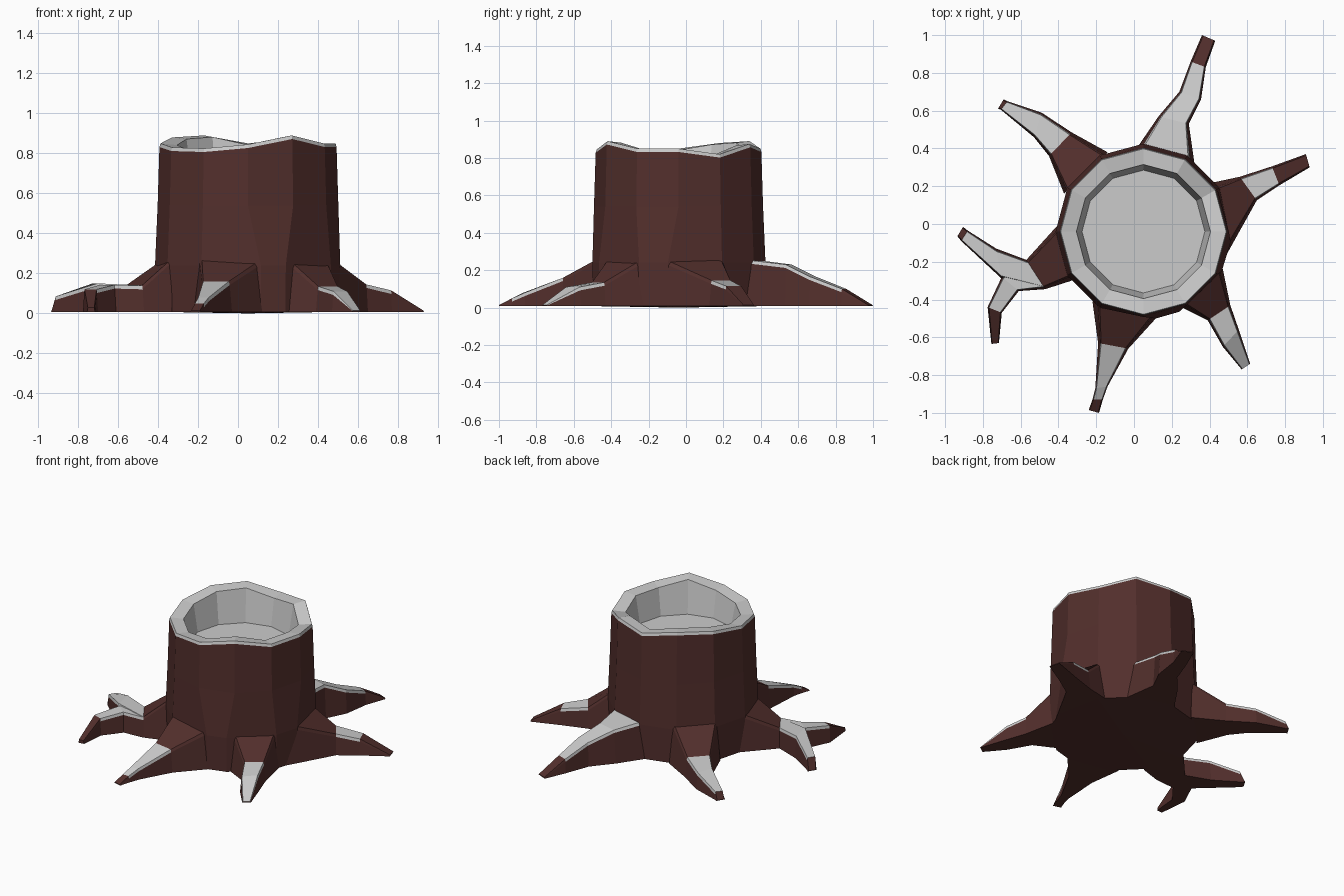
import bpy, bmesh
from math import radians, cos, sin
from mathutils import Vector

bark = bpy.data.materials.new("bark")
bark.diffuse_color = (0.085, 0.028, 0.025, 1)
wood = bpy.data.materials.new("cut_wood")
wood.diffuse_color = (0.8, 0.8, 0.8, 1)

CX, CY, Z0 = 0.05, -0.04, 0.008


def finish(bm, name):
    bmesh.ops.recalc_face_normals(bm, faces=bm.faces)
    me = bpy.data.meshes.new(name)
    bm.to_mesh(me)
    bm.free()
    me.materials.append(bark)
    me.materials.append(wood)
    ob = bpy.data.objects.new(name, me)
    bpy.context.collection.objects.link(ob)


def loft(bm, rings, grey):
    """Join closed rings; grey(segment, side) picks the cut-wood faces."""
    n = len(rings[0])
    for s in range(len(rings) - 1):
        for i in range(n):
            j = (i + 1) % n
            f = bm.faces.new((rings[s][i], rings[s][j], rings[s + 1][j], rings[s + 1][i]))
            f.material_index = int(grey(s, i))


# Trunk: 12-sided, wavy rim, hollowed top
rim = [0.85, 0.82, 0.875, 0.85, 0.89, 0.88, 0.85, 0.83, 0.825, 0.845, 0.89, 0.85]
twist = [-7, 0, 0, 0, 0, 0, 0, 0, 0, 8, -6, 3]
bm = bmesh.new()


def ring(radius, height, turn=0):
    out = []
    for i in range(12):
        a = radians(30 * i + turn * twist[i])
        out.append(bm.verts.new((CX + radius * cos(a), CY + radius * sin(a), height(i))))
    return out


rings = [
    ring(0.460, lambda i: Z0, 1),
    ring(0.465, lambda i: 0.24, 1),
    ring(0.452, lambda i: 0.54),
    ring(0.443, lambda i: rim[i] - 0.018),
    ring(0.438, lambda i: rim[i]),
    ring(0.355, lambda i: rim[i] - 0.008),
    ring(0.325, lambda i: 0.66),
]
loft(bm, rings, lambda s, i: s >= 3)
bm.faces.new(rings[-1]).material_index = 1
foot = bm.verts.new((CX, CY, 0))
for i in range(12):
    bm.faces.new((foot, rings[0][i], rings[0][(i + 1) % 12]))
finish(bm, "trunk")


# Roots: each station is left x, y, right x, y and top height, going outward
def root(name, stations, grey_segments):
    bm = bmesh.new()
    rings = []
    for lx, ly, rx, ry, z in stations:
        l, r = Vector((lx, ly, 0)), Vector((rx, ry, 0))
        low = max(z - 0.018, 0.5 * (z + Z0))
        pts = []
        for t, h in ((0, Z0), (0.07, low), (0.1, z), (0.9, z), (0.93, low), (1, Z0)):
            p = l.lerp(r, t)
            pts.append(bm.verts.new((p.x, p.y, h)))
        rings.append(pts)
    loft(bm, rings, lambda s, i: s in grey_segments and i in (1, 2, 3))
    bm.faces.new(rings[0])
    bm.faces.new(rings[-1])
    finish(bm, name)


root("back_root", [
    (0.00, 0.38, 0.32, 0.32, 0.255), (0.13, 0.57, 0.29, 0.53, 0.23),
    (0.24, 0.70, 0.355, 0.66, 0.165), (0.30, 0.86, 0.38, 0.83, 0.10),
    (0.36, 1.00, 0.43, 0.97, 0.014)], (0, 1, 2))
root("right_root", [
    (0.42, 0.22, 0.48, -0.18, 0.27), (0.56, 0.25, 0.65, 0.125, 0.145),
    (0.73, 0.305, 0.77, 0.205, 0.115), (0.91, 0.37, 0.93, 0.30, 0.014)], (1,))
root("front_right_root", [
    (0.46, -0.19, 0.23, -0.43, 0.27), (0.51, -0.43, 0.39, -0.51, 0.135),
    (0.555, -0.56, 0.47, -0.65, 0.11), (0.615, -0.74, 0.57, -0.77, 0.015)], (1, 2))
root("front_root", [
    (0.17, -0.44, -0.22, -0.41, 0.28), (-0.03, -0.66, -0.19, -0.63, 0.16),
    (-0.14, -0.86, -0.205, -0.87, 0.08), (-0.165, -0.93, -0.22, -0.93, 0.05),
    (-0.185, -1.0, -0.24, -0.985, 0.014)], (1, 2))
root("left_root", [
    (-0.38, 0.02, -0.33, -0.30, 0.27), (-0.57, -0.19, -0.47, -0.345, 0.14),
    (-0.73, -0.13, -0.70, -0.29, 0.15), (-0.88, -0.035, -0.915, -0.09, 0.085),
    (-0.905, -0.015, -0.935, -0.065, 0.014)], (1, 2))
root("left_root_fork", [
    (-0.56, -0.20, -0.47, -0.345, 0.138), (-0.70, -0.28, -0.61, -0.355, 0.142),
    (-0.775, -0.44, -0.70, -0.47, 0.12), (-0.755, -0.635, -0.715, -0.63, 0.03)], (0, 1))
root("back_left_root", [
    (-0.14, 0.38, -0.37, 0.16, 0.27), (-0.33, 0.485, -0.45, 0.36, 0.14),
    (-0.49, 0.59, -0.53, 0.46, 0.115), (-0.67, 0.65, -0.705, 0.605, 0.06),
    (-0.69, 0.66, -0.72, 0.61, 0.014)], (1, 2))
